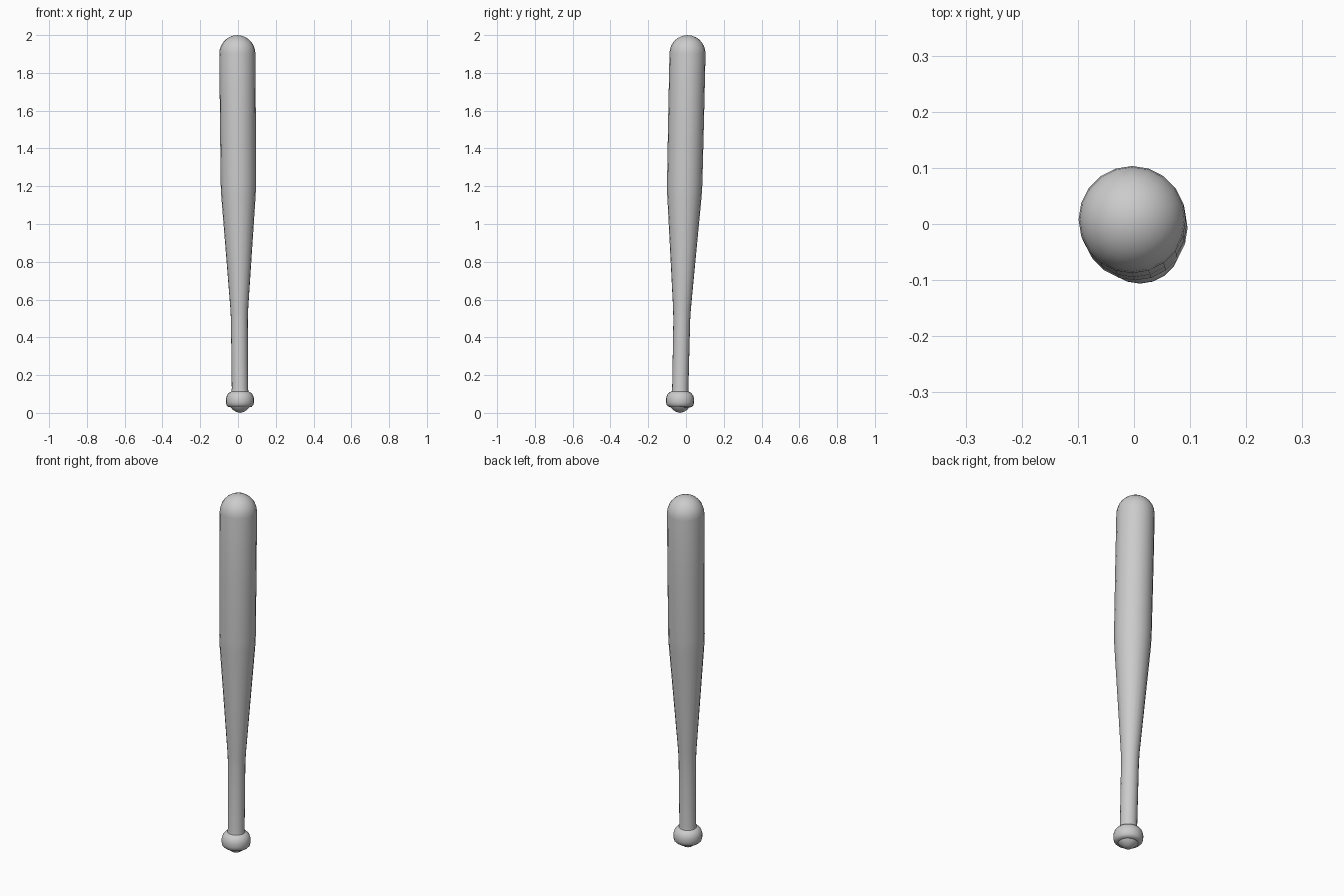
import bpy, bmesh, math
from mathutils import Vector

if "Cube" in bpy.data.objects:
    bpy.data.objects.remove(bpy.data.objects["Cube"])

SIDES = 20

# Half profile (radius, distance along the axis), knob to tip
profile = [
    (0.0, 0.0), (0.022, 0.006), (0.042, 0.02), (0.05, 0.03),
    (0.062, 0.032), (0.071, 0.041), (0.0745, 0.056), (0.0745, 0.076),
    (0.069, 0.094), (0.058, 0.107), (0.045, 0.113),
    (0.043, 0.13), (0.0445, 0.49), (0.047, 0.55),
    (0.091, 1.15), (0.0935, 1.21), (0.095, 1.55),
]

# Rounded tip
for i in range(8):
    a = math.radians(90 * i / 7)
    profile.append((0.0955 * math.cos(a) if i < 7 else 0.0, 1.903 + 0.097 * math.sin(a)))


def lathe(name, points, sides):
    bm = bmesh.new()
    verts = [bm.verts.new((r, 0, z)) for r, z in points]
    edges = [bm.edges.new(pair) for pair in zip(verts, verts[1:])]
    bmesh.ops.spin(bm, geom=verts + edges, cent=(0, 0, 0), axis=(0, 0, 1),
                   angle=math.tau, steps=sides, use_merge=False)
    bmesh.ops.remove_doubles(bm, verts=bm.verts, dist=0.0005)
    bmesh.ops.recalc_face_normals(bm, faces=bm.faces)
    mesh = bpy.data.meshes.new(name)
    bm.to_mesh(mesh)
    bm.free()
    obj = bpy.data.objects.new(name, mesh)
    bpy.context.collection.objects.link(obj)
    return obj


bat = lathe("bat", profile, SIDES)

# The bat leans slightly backward and to the left
base, tip = Vector((0.011, -0.033, 0.0)), Vector((-0.004, 0.01, 2.0))
bat.location = base
bat.rotation_mode = 'QUATERNION'
bat.rotation_quaternion = Vector((0, 0, 1)).rotation_difference(tip - base)

bpy.context.view_layer.objects.active = bat
bat.select_set(True)
bpy.ops.object.shade_smooth_by_angle(angle=math.radians(40))
